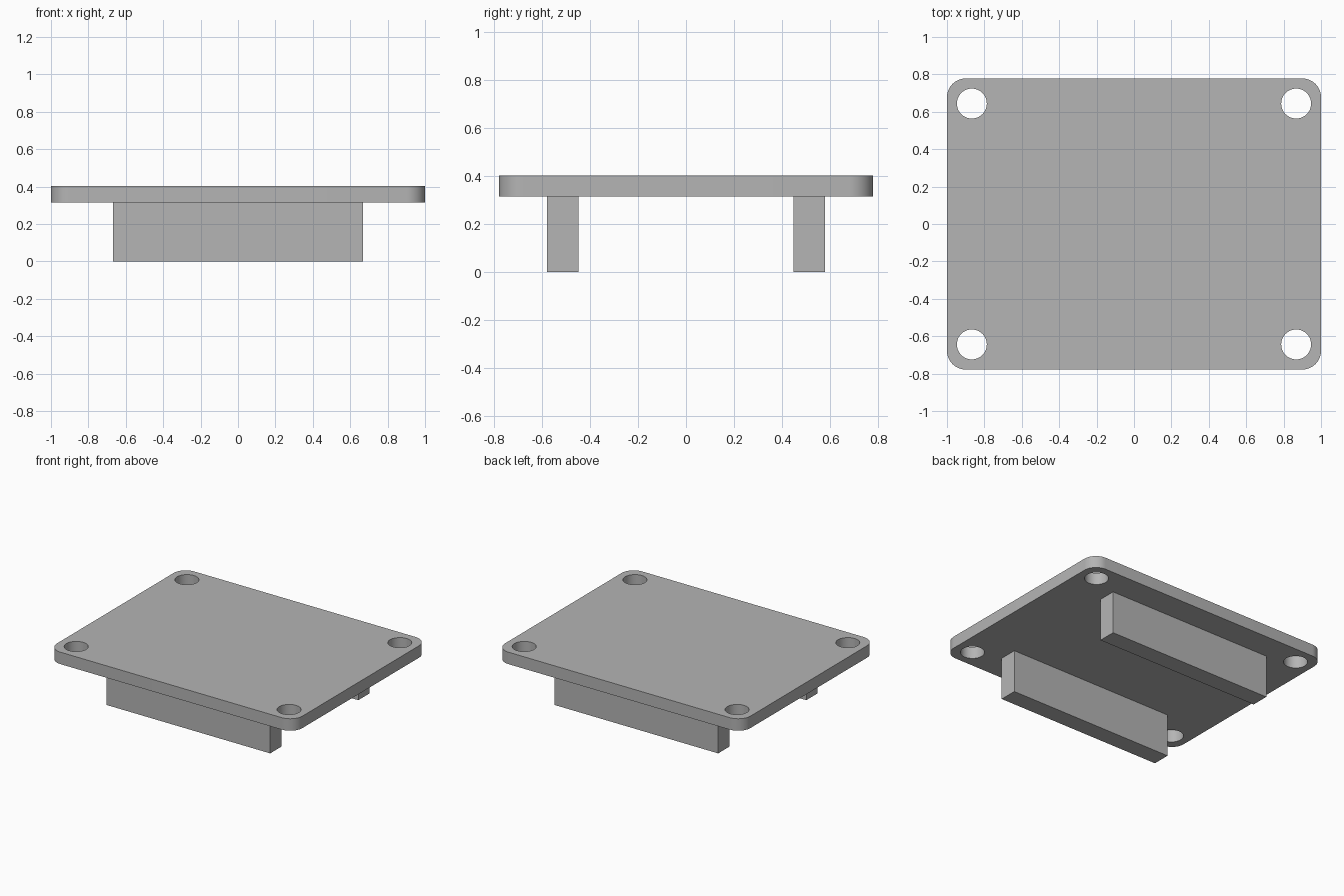
import bpy
import bmesh
from mathutils import Matrix

cube = bpy.data.objects.get("Cube")
if cube:
    bpy.data.objects.remove(cube, do_unlink=True)

# Overall dimensions
HALF_X, HALF_Y = 1.0, 0.778
UNDERSIDE, TOP = 0.314, 0.402
CORNER_RADIUS = 0.1
HOLE_X, HOLE_Y, HOLE_RADIUS = 0.867, 0.644, 0.08
RAIL_HALF_X, RAIL_INNER, RAIL_OUTER = 0.667, 0.447, 0.578

grey = bpy.data.materials.new("plain grey")
grey.use_nodes = True
colour = (0.46, 0.46, 0.46, 1)
grey.diffuse_color = colour
grey.node_tree.nodes["Principled BSDF"].inputs["Base Color"].default_value = colour


def add_object(name, bm):
    mesh = bpy.data.meshes.new(name)
    bm.to_mesh(mesh)
    bm.free()
    mesh.materials.append(grey)
    obj = bpy.data.objects.new(name, mesh)
    bpy.context.collection.objects.link(obj)
    return obj


def box(low, high):
    bm = bmesh.new()
    size = [b - a for a, b in zip(low, high)]
    centre = [(a + b) / 2 for a, b in zip(low, high)]
    matrix = Matrix.Translation(centre) @ Matrix.Diagonal((*size, 1))
    bmesh.ops.create_cube(bm, size=1, matrix=matrix)
    return bm


# Plate with rounded vertical corners
bm = box((-HALF_X, -HALF_Y, UNDERSIDE), (HALF_X, HALF_Y, TOP))
uprights = [e for e in bm.edges if abs(e.verts[0].co.z - e.verts[1].co.z) > 0.01]
bmesh.ops.bevel(bm, geom=uprights, offset=CORNER_RADIUS, segments=12,
                profile=0.5, affect='EDGES')
plate = add_object("mounting_plate", bm)

# Screw holes through the four corners
bm = bmesh.new()
for sx in (-1, 1):
    for sy in (-1, 1):
        centre = (sx * HOLE_X, sy * HOLE_Y, (UNDERSIDE + TOP) / 2)
        bmesh.ops.create_cone(bm, cap_ends=True, segments=48,
                              radius1=HOLE_RADIUS, radius2=HOLE_RADIUS,
                              depth=0.3, matrix=Matrix.Translation(centre))
cutter = add_object("hole_cutter", bm)
cutter.hide_render = True

cut = plate.modifiers.new("screw_holes", 'BOOLEAN')
cut.operation = 'DIFFERENCE'
cut.solver = 'EXACT'
cut.object = cutter
bpy.ops.object.select_all(action='DESELECT')
plate.select_set(True)
bpy.context.view_layer.objects.active = plate
bpy.ops.object.modifier_apply(modifier=cut.name)
bpy.data.objects.remove(cutter, do_unlink=True)
bpy.ops.object.shade_smooth_by_angle(angle=0.5)

# Two rails under the plate
for name, sy in (("front_rail", -1), ("back_rail", 1)):
    y0, y1 = sorted((sy * RAIL_INNER, sy * RAIL_OUTER))
    add_object(name, box((-RAIL_HALF_X, y0, 0), (RAIL_HALF_X, y1, UNDERSIDE)))
